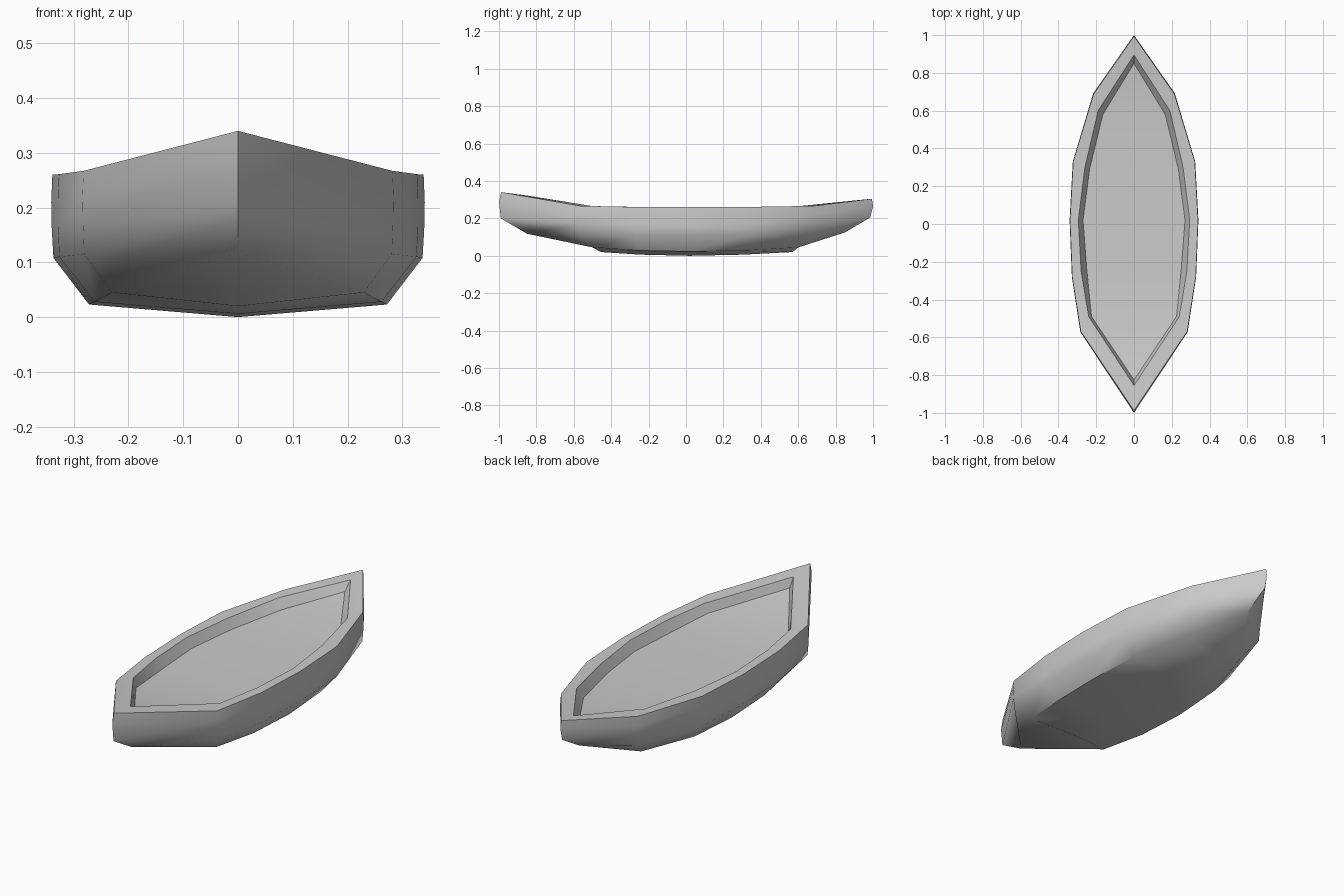
import bpy, bmesh, math

cube = bpy.data.objects.get("Cube")
if cube:
    bpy.data.objects.remove(cube)

grey = bpy.data.materials.new("hull grey")
grey.use_nodes = True
colour = (0.6, 0.6, 0.6, 1)
grey.diffuse_color = colour
grey.node_tree.nodes["Principled BSDF"].inputs["Base Color"].default_value = colour

# Half outlines from bow tip to stern tip, as (x, y, z)
LOW = [(.23, -.5, .045), (.262, -.25, .028), (.272, .02, .023),
       (.255, .3, .027), (.17, .6, .045)]
CHINE = [(0, -.85, .118), (.281, -.565, .115), (.326, -.28, .11), (.337, .02, .108),
         (.321, .33, .11), (.213, .685, .12), (0, .85, .125)]
SIDE = [(0, -.99, .2), (.283, -.57, .17), (.329, -.28, .165), (.34, .02, .16),
        (.324, .33, .165), (.215, .69, .175), (0, .985, .205)]
BULGE = [(0, -1, .29), (.284, -.572, .22), (.329, -.28, .215), (.341, .02, .21),
         (.324, .33, .215), (.216, .692, .22), (0, 1, .265)]
RIM = [(0, -.988, .34), (.282, -.568, .267), (.327, -.28, .261), (.339, .02, .26),
       (.322, .33, .261), (.214, .688, .267), (0, .994, .305)]
COAMING = [(0, -.855, .323), (.24, -.49, .264), (.28, -.25, .261), (.295, .02, .26),
           (.26, .3, .26), (.19, .6, .265), (0, .895, .292)]
FLOOR = [(0, -.825, .278), (.225, -.49, .217), (.25, -.24, .212), (.27, .02, .21),
         (.235, .29, .212), (.165, .58, .217), (0, .85, .25)]
KEEL = [(-.455, .02), (-.24, .006), (.02, 0), (.3, .006), (.57, .02)]

bm = bmesh.new()


def face(*verts):
    """Face that drops repeated vertices at the pointed ends."""
    unique = list(dict.fromkeys(verts))
    if len(unique) > 2:
        bm.faces.new(unique)


def ring(half):
    """Closed loop of vertices mirrored across x = 0."""
    pts = half + [(-x, y, z) for x, y, z in half[-2:0:-1]]
    return [bm.verts.new(p) for p in pts]


def bridge(a, b):
    n = len(a)
    for i in range(n):
        j = (i + 1) % n
        face(a[i], a[j], b[j], b[i])


# Outer skin, gunwale, inner wall
rings = [ring(h) for h in (CHINE, SIDE, BULGE, RIM, COAMING, FLOOR)]
for lower, upper in zip(rings, rings[1:]):
    bridge(lower, upper)

# Bevel below the chine, sharing its end points
chine, side, bulge = rings[:3]
right = [bm.verts.new(p) for p in LOW]
left = [bm.verts.new((-x, y, z)) for x, y, z in LOW]
low = [chine[0]] + right + [chine[6]] + left[::-1]
bridge(low, chine)

# Floor strips across the hull
f = rings[-1]
for i in range(6):
    face(f[i], f[i + 1], f[-i - 1], f[-i])

# Shallow V bottom along the keel, with flat triangles at bow and stern
keel = [bm.verts.new((0, y, z)) for y, z in KEEL]
for edge in (right, left):
    for i in range(4):
        face(edge[i], edge[i + 1], keel[i + 1], keel[i])
for tip, i in ((chine[0], 0), (chine[6], -1)):
    face(tip, right[i], left[i])
    face(right[i], keel[i], left[i])

# Smooth shading with hard edges, but soft curves around the outer skin
bmesh.ops.recalc_face_normals(bm, faces=bm.faces)
for fc in bm.faces:
    fc.smooth = True
for e in bm.edges:
    e.smooth = e.calc_face_angle() < math.radians(42)
for soft in (chine, side, bulge):
    for i in range(len(soft)):
        bm.edges.get((soft[i - 1], soft[i])).smooth = True

mesh = bpy.data.meshes.new("boat_hull")
bm.to_mesh(mesh)
bm.free()
mesh.materials.append(grey)
hull = bpy.data.objects.new("boat_hull", mesh)
bpy.context.collection.objects.link(hull)
